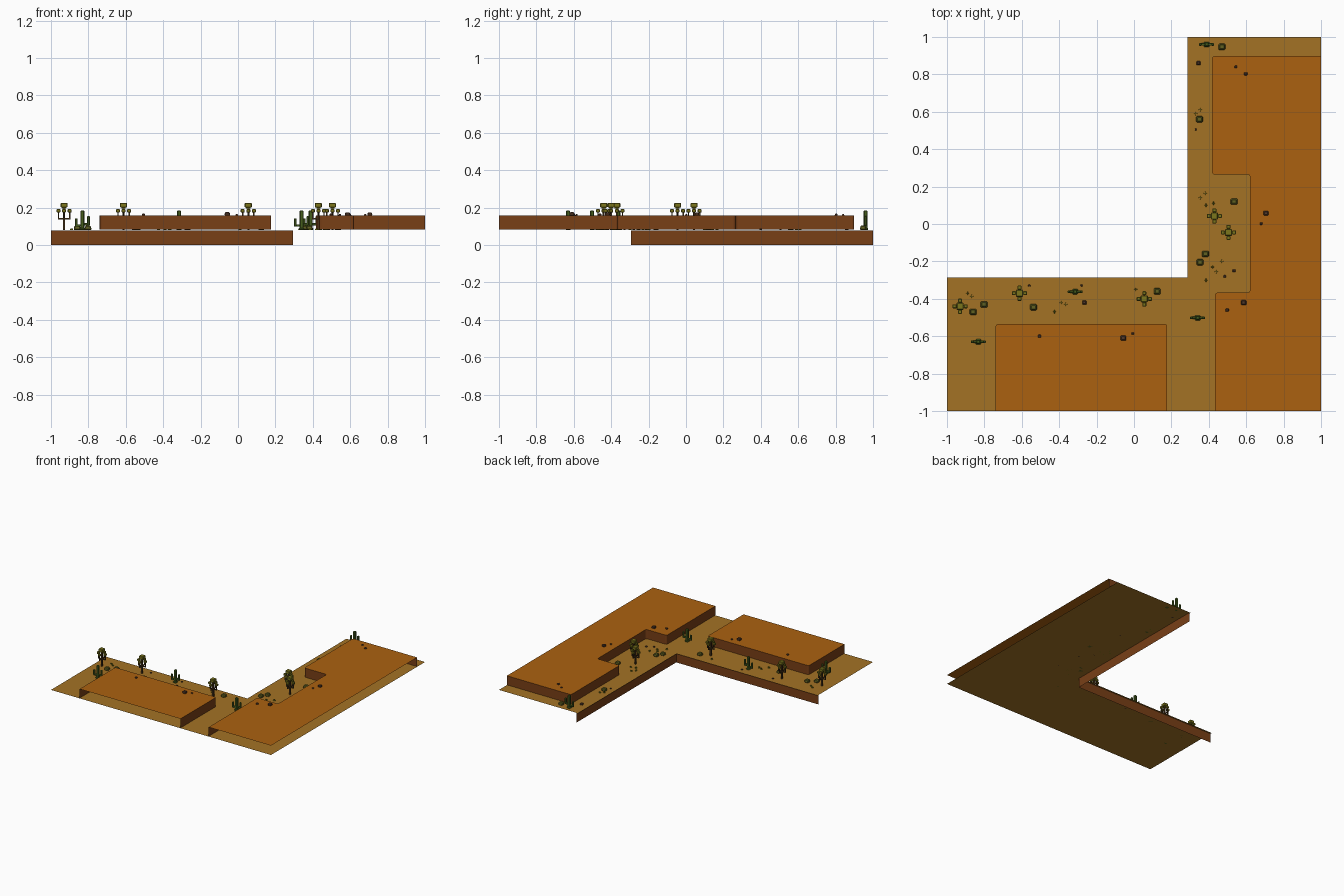
import bpy, bmesh
from mathutils import Vector, Matrix

cube = bpy.data.objects.get("Cube")
if cube:
    bpy.data.objects.remove(cube)


def material(name, rgb):
    m = bpy.data.materials.new(name)
    m.use_nodes = True
    col = (*rgb, 1)
    m.diffuse_color = col
    bsdf = m.node_tree.nodes["Principled BSDF"]
    bsdf.inputs["Base Color"].default_value = col
    bsdf.inputs["Roughness"].default_value = 1
    return m


SAND = material("sand", (.37, .17, .018))
CLAY = material("orange clay", (.41, .12, .005))
CLIFF = material("cliff brown", (.19, .05, .008))
BARK = material("bark", (.07, .035, .01))
LEAF = material("olive leaf", (.2, .18, .012))
BUSH = material("bush green", (.12, .12, .015))
CACTUS = material("cactus green", (.06, .11, .012))
STONE = material("stone", (.085, .04, .022))
GRASS = material("grass", (.18, .2, .008))

GROUND, PLATEAU = .08, .157


def finish(name, bm, mats):
    mesh = bpy.data.meshes.new(name)
    bm.to_mesh(mesh)
    bm.free()
    for m in mats:
        mesh.materials.append(m)
    obj = bpy.data.objects.new(name, mesh)
    bpy.context.collection.objects.link(obj)
    return obj


def rounded(path, r=.014):
    """Replace each inner corner of an open path by a short arc."""
    pts = [Vector(p) for p in path]
    out = [pts[0]]
    for a, b, c in zip(pts, pts[1:], pts[2:]):
        start, end = b + (a - b).normalized() * r, b + (c - b).normalized() * r
        for t in (0, .33, .67, 1):
            out.append(start * (1 - t) ** 2 + b * 2 * t * (1 - t) + end * t * t)
    return out + [pts[-1]]


def sheet(name, outline, z, mat):
    bm = bmesh.new()
    face = bm.faces.new([bm.verts.new((p[0], p[1], z)) for p in outline])
    face.normal_update()
    if face.normal.z < 0:
        face.normal_flip()
    return finish(name, bm, [mat])


def wall(name, path, low, high):
    bm = bmesh.new()
    cols = [[bm.verts.new((p[0], p[1], z)) for z in (low, high)] for p in path]
    for (b0, t0), (b1, t1) in zip(cols, cols[1:]):
        bm.faces.new((b1, b0, t0, t1))
    return finish(name, bm, [CLIFF])


def block(bm, centre, size, mat=0, taper=1, bevel=0):
    """Box standing on its centre point, optionally narrower at the top."""
    part = bmesh.new()
    bmesh.ops.create_cube(part, size=1)
    for v in part.verts:
        k = taper if v.co.z > 0 else 1
        v.co = Vector((v.co.x * size[0] * k, v.co.y * size[1] * k,
                       (v.co.z + .5) * size[2])) + Vector(centre)
    if bevel:
        bmesh.ops.bevel(part, geom=part.edges[:], offset=bevel, segments=1, affect='EDGES')
    for f in part.faces:
        f.material_index = mat
    tmp = bpy.data.meshes.new("part")
    part.to_mesh(tmp)
    part.free()
    bm.from_mesh(tmp)
    bpy.data.meshes.remove(tmp)


# Lower ground with its cliff along the inner edge
sheet("ground", [(-1, -.285), (.285, -.285), (.285, 1), (1, 1), (1, -1), (-1, -1)], GROUND, SAND)
wall("ground_cliff", [(-1, -.295), (.295, -.295), (.295, 1)], 0, .077)
wall_top = [(-1, -.295), (.295, -.295), (.295, 1), (.285, 1), (.285, -.285), (-1, -.285)]
sheet("ground_lip", wall_top, .077, SAND)

# Raised plateaus, open on the outer sides
front_path = rounded([(-.74, -1), (-.74, -.535), (.177, -.535), (.177, -1)])
side_path = rounded([(.433, -1), (.433, -.367), (.62, -.367), (.62, .265),
                     (.417, .265), (.417, .897), (1, .897)])
for name, path, extra in (("front_plateau", front_path, []),
                          ("side_plateau", side_path, [Vector((1, -1))])):
    sheet(name, path + extra, PLATEAU, CLAY)
    wall(name + "_wall", path, GROUND + .002, PLATEAU)


def tree(x, y):
    bm = bmesh.new()
    block(bm, (x, y, GROUND), (.011, .011, .12))
    block(bm, (x, y, .196), (.022, .022, .008), 1)
    block(bm, (x, y, .2), (.038, .038, .026), 1, bevel=.004)
    for dx, dy in ((1, 0), (-1, 0), (0, 1), (0, -1)):
        px, py = x + dx * .03, y + dy * .03
        block(bm, (x + dx * .015, y + dy * .015, .137),
              (.007 + abs(dx) * .028, .007 + abs(dy) * .028, .007))
        block(bm, (px, py, .137), (.007, .007, .04))
        block(bm, (px, py, .174), (.021, .021, .018), 1, bevel=.003)
    finish("tree", bm, [BARK, LEAF])


def cactus(x, y):
    bm = bmesh.new()
    block(bm, (x, y, GROUND), (.03, .028, .012), bevel=.004)
    block(bm, (x, y, GROUND), (.021, .021, .105), bevel=.004)
    for side, low, tall in ((1, .105, .05), (-1, .098, .045)):
        block(bm, (x + side * .017, y, low), (.036, .013, .013), bevel=.002)
        block(bm, (x + side * .033, y, low), (.014, .014, tall), bevel=.003)
    finish("cactus", bm, [CACTUS])


def lump(name, x, y, z, width, height, mat):
    bm = bmesh.new()
    block(bm, (x, y, z), (width, width * .92, height), taper=.8, bevel=width * .13)
    finish(name, bm, [mat])


def grass(x, y):
    bm = bmesh.new()
    block(bm, (x, y, GROUND), (.018, .003, .009), taper=.7)
    block(bm, (x, y, GROUND), (.003, .018, .009), taper=.7)
    finish("grass_tuft", bm, [GRASS])


# Plants
for p in ((-.93, -.44), (-.612, -.37), (.055, -.4), (.43, .043), (.505, -.045)):
    tree(*p)
for p in ((-.832, -.63), (-.315, -.362), (.34, -.502), (.388, .96)):
    cactus(*p)
for p in ((-.86, -.47), (-.802, -.43), (-.538, -.445), (.124, -.36), (.535, .12),
          (.382, -.16), (.353, -.205), (.35, .56), (.47, .947)):
    lump("bush", *p, GROUND, .038, .024, BUSH)
for p in ((-.89, -.37), (-.867, -.387), (-.39, -.42), (-.365, -.43), (-.425, -.47),
          (.01, -.35), (.33, .59), (.355, .61), (.38, .165), (.355, .14), (.385, .1),
          (.425, .11), (.42, -.23), (.44, -.255), (.385, -.3), (.47, -.2)):
    grass(*p)

# Stones on the plateaus and on the ground
for x, y, w in ((-.505, -.6, .018), (-.057, -.61, .032), (-.007, -.585, .014),
                (.498, -.46, .018), (.586, -.42, .03), (.705, .058, .028),
                (.68, .002, .014), (.597, .803, .018), (.545, .84, .014)):
    lump("plateau_stone", x, y, PLATEAU, w, w * .6, STONE)
for x, y, w in ((-.265, -.42, .024), (-.56, -.33, .012), (-.28, -.328, .012), (.47, .4, .016),
                (.345, .86, .024), (.535, -.25, .016), (.485, -.28, .014), (.33, .505, .01)):
    lump("ground_stone", x, y, GROUND, w, w * .6, STONE)
